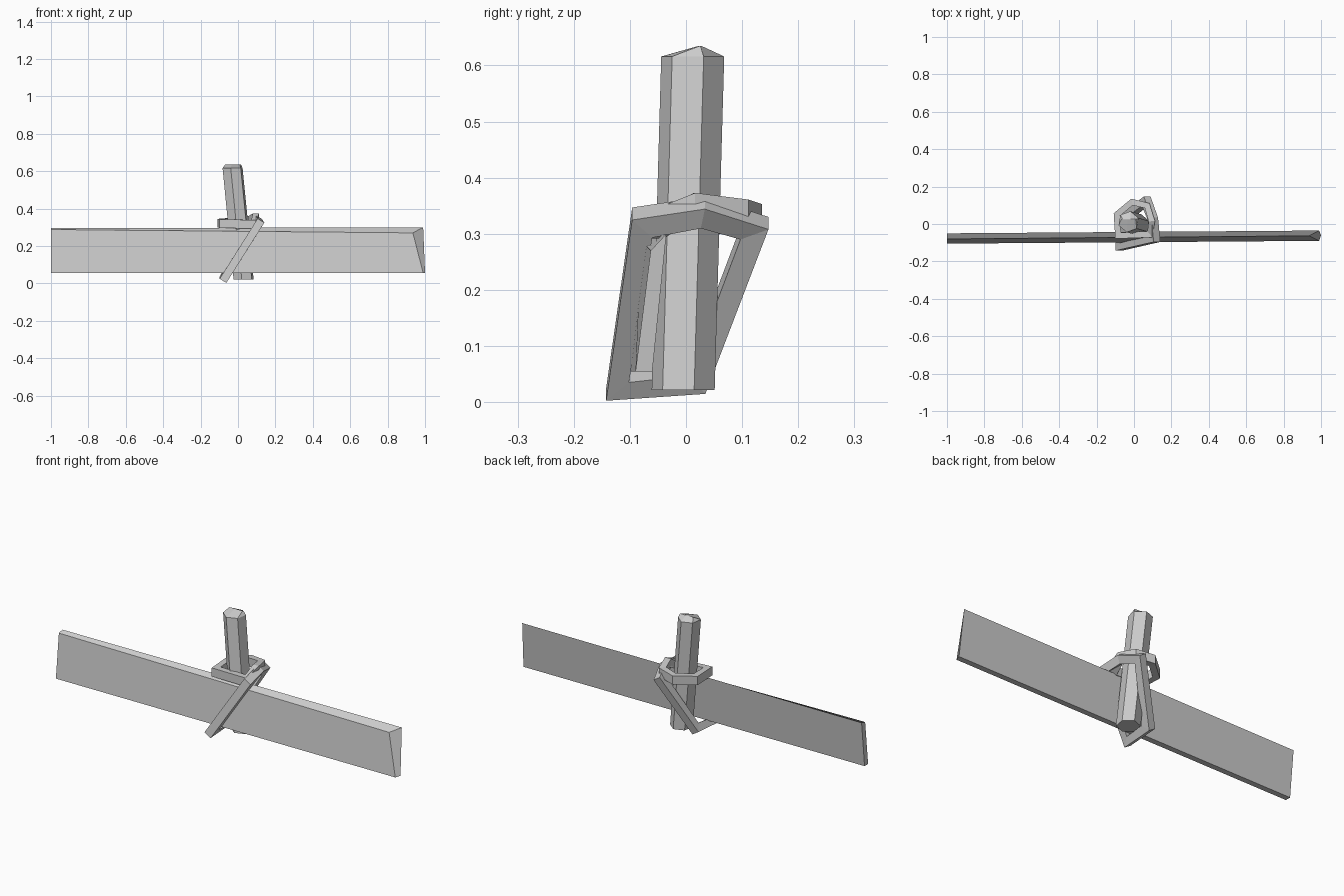
import bpy, bmesh, math
from mathutils import Vector

old = bpy.data.objects.get("Cube")
if old:
    bpy.data.objects.remove(old, do_unlink=True)

# One plain grey for everything
grey = bpy.data.materials.new("plain grey")
grey.use_nodes = True
colour = (0.6, 0.6, 0.6, 1)
grey.diffuse_color = colour
grey.node_tree.nodes["Principled BSDF"].inputs["Base Color"].default_value = colour


def loft(name, rings, closed=False):
    """Skin a list of point rings; cap the ends unless the rings form a loop."""
    bm = bmesh.new()
    rows = [[bm.verts.new(p) for p in ring] for ring in rings]
    pairs = list(zip(rows, rows[1:]))
    if closed:
        pairs.append((rows[-1], rows[0]))
    else:
        bm.faces.new(rows[0])
        bm.faces.new(rows[-1])
    for a, b in pairs:
        n = len(a)
        for i in range(n):
            j = (i + 1) % n
            bm.faces.new((a[i], a[j], b[j], b[i]))
    bmesh.ops.recalc_face_normals(bm, faces=bm.faces[:])
    mesh = bpy.data.meshes.new(name)
    bm.to_mesh(mesh)
    bm.free()
    mesh.materials.append(grey)
    obj = bpy.data.objects.new(name, mesh)
    bpy.context.collection.objects.link(obj)
    return obj


def band(name, points, normal, wide, thick):
    """Closed square-section band with mitred corners around a path."""
    pts = [Vector(p) for p in points]
    normal = Vector(normal).normalized()
    rings = []
    for i, p in enumerate(pts):
        before = (p - pts[i - 1]).normalized()
        after = (pts[(i + 1) % len(pts)] - p).normalized()
        tangent = (before + after).normalized()
        side = tangent.cross(normal).normalized()
        mitre = min(1.4, 1 / max(0.1, tangent.dot(after)))
        u = side * thick / 2 * mitre
        v = normal * wide / 2
        rings.append([p + u + v, p + u - v, p - u - v, p - u + v])
    return loft(name, rings, closed=True)


def hexagon(centre, sx, sy):
    angles = [math.radians(20 + 60 * k) for k in range(6)]
    x, y, z = centre
    return [(x + sx * math.cos(a), y + sy * math.sin(a), z) for a in angles]


# Leaning six-sided post with a ridged top
R = 0.057
loft("post", [hexagon((0.03, -0.005, 0.022), R, R),
              hexagon((-0.029, 0.012, 0.616), R, R),
              hexagon((-0.026, 0.025, 0.635), R * 0.8, R * 0.04)])

# Long board leaning against the post, with a skewed right end
loft("board", [
    [(-1, -0.105, 0.055), (-1, -0.075, 0.055), (-1, -0.05, 0.295), (-1, -0.08, 0.288)],
    [(0.99, -0.09, 0.055), (1, -0.06, 0.055), (0.99, -0.035, 0.3), (0.935, -0.063, 0.27)],
])

# Collar lashed round the post above the board
band("collar", [(-0.085, -0.062, 0.32), (-0.092, 0.05, 0.322), (-0.01, 0.118, 0.33),
                (0.07, 0.098, 0.338), (0.095, 0.015, 0.35), (0.085, -0.055, 0.315)],
     (0, 0, 1), 0.046, 0.032)

# Diagonal strap passing in front of the board and behind the post
band("diagonal_strap", [(0.113, -0.078, 0.32), (-0.07, -0.122, 0.03),
                        (-0.07, 0.02, 0.042), (0.065, 0.122, 0.31),
                        (0.1, 0.03, 0.338)],
     (0.85, 0, -0.53), 0.042, 0.04)
